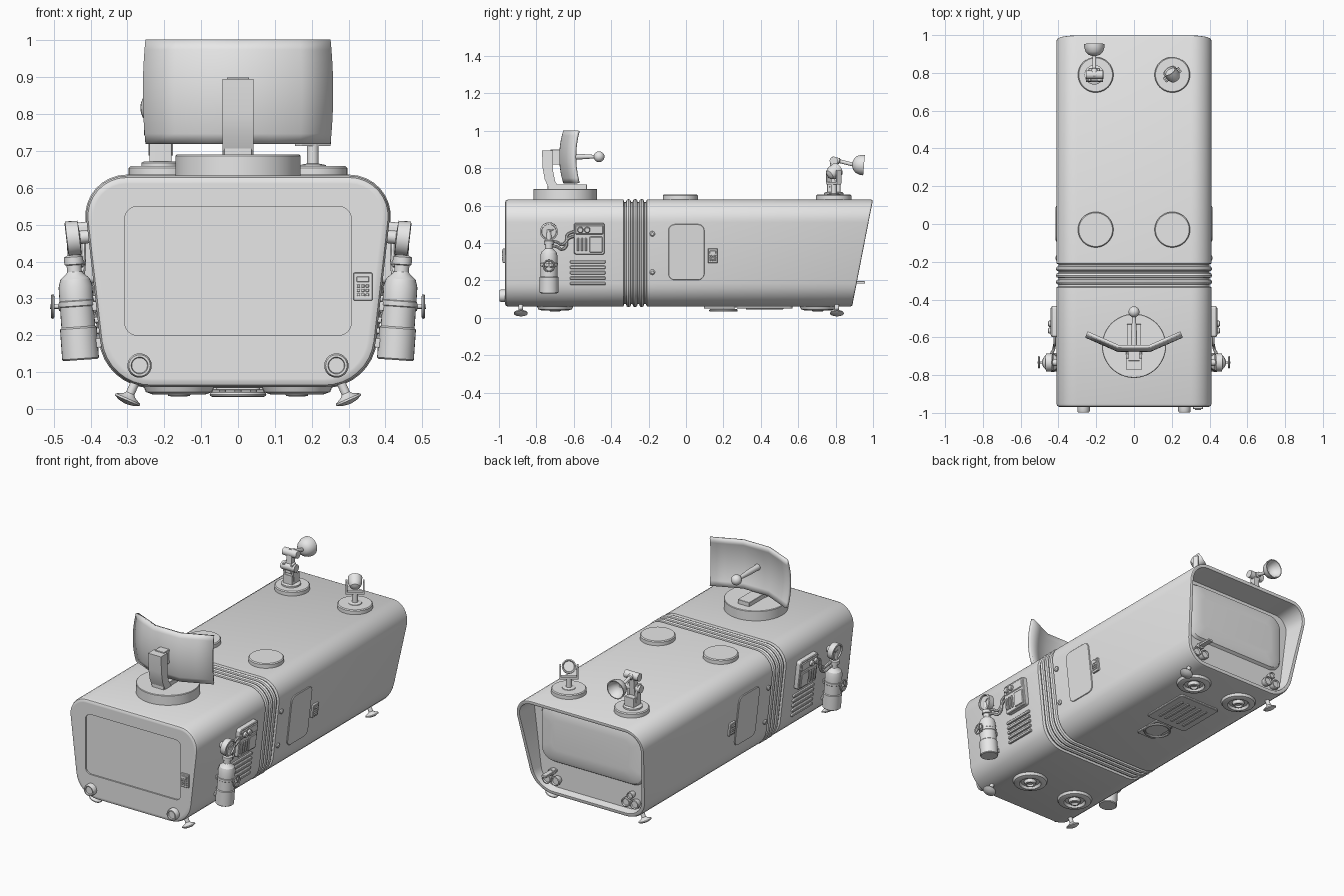
import bpy, bmesh
from math import sin, cos, tan, pi, radians
from mathutils import Vector, Matrix

if "Cube" in bpy.data.objects:
    bpy.data.objects.remove(bpy.data.objects["Cube"])

grey = bpy.data.materials.new("plain_grey")
grey.use_nodes = True
grey.diffuse_color = (0.8, 0.8, 0.8, 1)
for node in grey.node_tree.nodes:
    if node.type == 'BSDF_PRINCIPLED':
        node.inputs["Base Color"].default_value = (0.8, 0.8, 0.8, 1)


# Helpers: coordinate frames, outlines and part builders
def frame(loc, u, v):
    u, v = Vector(u).normalized(), Vector(v).normalized()
    m = Matrix((u, v, u.cross(v))).transposed().to_4x4()
    m.translation = Vector(loc)
    return m


def aim(loc, direction):
    turn = Vector(direction).to_track_quat('Z', 'Y').to_matrix().to_4x4()
    return Matrix.Translation(Vector(loc)) @ turn


def side(y, z):
    return frame((0.375 + (z - 0.2) * 0.117, y, z), (0, 1, 0), (0.117, 0, 1))


def front(x, z):
    return frame((x, -0.968, z), (1, 0, 0), (0, 0, 1))


def rear(x, z):
    return frame((x, 0.85, z), (-1, 0, 0), (0, 0, 1))


def under(x, y):
    return frame((x, y, 0.06), (1, 0, 0), (0, -1, 0))


def finish(name, me, mirror):
    me.materials.clear()
    me.materials.append(grey)
    me.shade_smooth()
    me.set_sharp_from_angle(angle=radians(32))
    ob = bpy.data.objects.new(name, me)
    bpy.context.collection.objects.link(ob)
    if mirror:
        ob.modifiers.new("mirror", 'MIRROR')
    return ob


def from_bm(name, bm, mirror=False):
    bmesh.ops.recalc_face_normals(bm, faces=bm.faces)
    me = bpy.data.meshes.new(name)
    bm.to_mesh(me)
    bm.free()
    return finish(name, me, mirror)


def loft(name, rings, m=Matrix(), mirror=False):
    bm = bmesh.new()
    loops = [[bm.verts.new(m @ Vector(p)) for p in ring] for ring in rings]
    for a, b in zip(loops, loops[1:]):
        for i in range(len(a)):
            bm.faces.new((a[i - 1], a[i], b[i], b[i - 1]))
    bm.faces.new(loops[0][::-1])
    bm.faces.new(loops[-1])
    return from_bm(name, bm, mirror)


def lathe(name, m, profile, mirror=False, seg=28):
    turn = [2 * pi * i / seg for i in range(seg)]
    return loft(name, [[(r * cos(a), r * sin(a), h) for a in turn] for r, h in profile], m, mirror)


def ball(name, loc, r, mirror=False):
    arc = [pi * (i + 0.1) / 12.2 for i in range(13)]
    return lathe(name, aim(loc, (0, 0, 1)), [(r * sin(a), -r * cos(a)) for a in arc], mirror)


def round_poly(corners, n=8):
    pts = []
    for i, (x, y, r) in enumerate(corners):
        p = Vector((x, y))
        a = (Vector(corners[i - 1][:2]) - p).normalized()
        b = (Vector(corners[(i + 1) % len(corners)][:2]) - p).normalized()
        half = a.angle(b) / 2
        c = p + (a + b).normalized() * r / sin(half)
        v0, v1 = p + a * r / tan(half) - c, p + b * r / tan(half) - c
        w = v0.angle(v1)
        pts += [c + (v0 * sin(w - w * k / n) + v1 * sin(w * k / n)) / sin(w) for k in range(n + 1)]
    return pts


def rrect(w, h, r, u=0, v=0):
    w, h = w / 2, h / 2
    return round_poly([(u + w, v + h, r), (u - w, v + h, r), (u - w, v - h, r), (u + w, v - h, r)])


def plate(name, m, w, h, r, d, u=0, v=0, mirror=False, base=-0.005):
    e = min(0.004, d / 3, r / 2)
    steps = [(0, base), (0, d - e), (e, d)]
    rings = [[(p.x, p.y, t) for p in rrect(w - 2 * i, h - 2 * i, r - i, u, v)] for i, t in steps]
    return loft(name, rings, m, mirror)


def box(name, size, m, mirror=False):
    return plate(name, m, size[0], size[1], 0.003, size[2] / 2, 0, 0, mirror, -size[2] / 2)


def tube(name, points, radius, mirror=False, closed=False):
    cu = bpy.data.curves.new(name, 'CURVE')
    cu.dimensions, cu.bevel_depth, cu.bevel_resolution = '3D', radius, 2
    cu.use_fill_caps = True
    sp = cu.splines.new('POLY' if closed else 'NURBS')
    sp.points.add(len(points) - 1)
    for q, p in zip(sp.points, points):
        q.co = (*p, 1)
    sp.use_cyclic_u, sp.use_endpoint_u, sp.order_u = closed, not closed, 3
    tmp = bpy.data.objects.new("path", cu)
    bpy.context.collection.objects.link(tmp)
    me = bpy.data.meshes.new_from_object(tmp.evaluated_get(bpy.context.evaluated_depsgraph_get()))
    bpy.data.objects.remove(tmp)
    return finish(name, me, mirror)


def circle(m, r, h=0):
    return [m @ Vector((r * cos(pi * i / 12), r * sin(pi * i / 12), h)) for i in range(24)]


def keypad(name, m, mirror=False):
    plate(name, m, 0.052, 0.076, 0.004, 0.012, mirror=mirror)
    plate(name + "_screen", m, 0.034, 0.016, 0.003, 0.016, 0, 0.02, mirror)
    for i in range(9):
        plate(name + "_key", m, 0.009, 0.008, 0.002, 0.017, (i % 3 - 1) * 0.012,
              (i // 3 - 2) * 0.012 + 0.002, mirror)


# Hull: one loft with front panel, ribbed joint, slanted rear rim and windscreen
def ring(y, d, slant=0.0):
    top, low = (0.425 - d, 0.633 - d), (0.36 - d, 0.06 + d)
    pts = round_poly([(top[0], top[1], 0.11 - d), (-top[0], top[1], 0.11 - d),
                      (-low[0], low[1], 0.14 - d), (low[0], low[1], 0.14 - d)])
    return [(p.x, y + (p.y - 0.06) * slant, p.y) for p in pts]


def pane(y, w, h, r, z):
    return [(p.x, y, p.y) for p in rrect(w, h, r, 0, z)]


hull = [pane(-0.96, 0.615, 0.35, 0.035, 0.375), pane(-0.968, 0.615, 0.35, 0.035, 0.375)]
hull += [ring(-0.968, 0.022), ring(-0.968, 0.016), ring(-0.963, 0.005), ring(-0.95, 0), ring(-0.335, 0), ring(-0.33, 0.014)]
for rib in (-0.307, -0.272, -0.237):
    hull += [ring(rib + o, d) for o, d in ((-0.014, 0.014), (-0.01, 0.002), (0, -0.003), (0.01, 0.002), (0.014, 0.014))]
hull += [ring(-0.214, 0.014), ring(-0.209, 0), ring(0.876, 0, 0.195), ring(0.886, 0.004, 0.195),
         ring(0.888, 0.009, 0.195), ring(0.886, 0.022, 0.195), ring(0.85, 0.032)]
hull += [pane(0.85, 0.67, 0.345, 0.08, 0.41), pane(0.866, 0.65, 0.325, 0.075, 0.41),
         pane(0.876, 0.60, 0.275, 0.06, 0.41), pane(0.88, 0.5, 0.18, 0.04, 0.41)]
loft("hull", hull)

# Roof discs
for y in (0.79, -0.03):
    lathe("roof_disc", aim((0.203, y, 0.62), (0, 0, 1)), [(0.094, 0), (0.094, 0.034), (0.089, 0.039)], True, 40)
lathe("antenna_base", aim((0, -0.645, 0.62), (0, 0, 1)), [(0.17, 0), (0.17, 0.067), (0.167, 0.07)], seg=48)

# Curved antenna with post, foot and feed
bm = bmesh.new()
bmesh.ops.create_grid(bm, x_segments=6, y_segments=10, size=1)
for v in bm.verts:
    x, t = v.co.x * (0.255 - 0.007 * v.co.y ** 2), v.co.y
    v.co = (x, -0.67 + max(0, abs(x) - 0.083) * 0.44 + 0.022 * t * t, 0.861 + 0.14 * t)
shell = from_bm("antenna_panel", bm).modifiers.new("thickness", 'SOLIDIFY')
shell.thickness, shell.offset = 0.016, 0
post = [(-0.77, 0.895), (-0.712, 0.895), (-0.71, 0.78), (-0.7, 0.73), (-0.67, 0.685),
        (-0.73, 0.685), (-0.755, 0.74), (-0.766, 0.8)]
loft("antenna_post", [[(x, y, z) for y, z in post] for x in (-0.042, 0.042)])
box("antenna_mount", (0.06, 0.06, 0.08), aim((0, -0.695, 0.86), (0, 0, 1)))
box("antenna_foot", (0.075, 0.21, 0.028), aim((0, -0.635, 0.7), (0, 0, 1)))
lathe("antenna_feed", aim((0, -0.67, 0.862), (0, 1, 0)), [(0.017, 0), (0.015, 0.1), (0.008, 0.2)])
ball("antenna_tip", (0, -0.465, 0.862), 0.029)

# Jointed arm with a small bowl on the rear roof
ax = -0.21
lathe("arm_base", aim((ax, 0.79, 0.65), (0, 0, 1)), [(0.052, 0), (0.052, 0.018), (0.045, 0.022)])
box("arm_block", (0.06, 0.07, 0.06), aim((ax, 0.79, 0.695), (0, 0, 1)))
for s in (-1, 1):
    box("arm_fork", (0.015, 0.035, 0.1), aim((ax + s * 0.026, 0.78, 0.74), (0, -0.15, 1)))
box("arm_upright", (0.035, 0.036, 0.12), aim((ax, 0.785, 0.79), (0, 0.1, 1)))
for y, z in ((0.775, 0.765), (0.79, 0.84)):
    lathe("arm_joint", aim((ax - 0.045, y, z), (1, 0, 0)), [(0.022, 0), (0.022, 0.09)])
lathe("bowl_rod", aim((ax, 0.78, 0.848), (0, 1, -0.25)), [(0.016, 0), (0.016, 0.04), (0.01, 0.045), (0.01, 0.13)])
lathe("bowl", aim((ax, 0.89, 0.822), (0, 1, -0.08)), [(0.012, 0), (0.03, 0.006), (0.045, 0.02), (0.054, 0.045),
      (0.055, 0.062), (0.05, 0.062), (0.04, 0.035), (0.02, 0.018), (0.002, 0.014)])

# Swivel lamp in a fork on the rear roof
lathe("lamp_post", aim((0.203, 0.79, 0.65), (0, 0, 1)), [(0.04, 0), (0.035, 0.012), (0.016, 0.016), (0.016, 0.075)])
turned = Matrix.Translation((0.203, 0.79, 0.72)) @ Matrix.Rotation(radians(35), 4, 'Z')
box("lamp_fork_bar", (0.1, 0.03, 0.014), turned)
for s in (-1, 1):
    box("lamp_fork_arm", (0.01, 0.03, 0.07), turned @ Matrix.Translation((s * 0.046, 0, 0.034)))
tilt = turned @ Matrix.Translation((0, 0, 0.06)) @ Matrix.Rotation(radians(-60), 4, 'X')
lathe("lamp", tilt, [(0.01, -0.04), (0.026, -0.032), (0.037, -0.01), (0.038, 0.03), (0.032, 0.03), (0.028, 0.022)])

# Gas bottle with bands, valve wheel and wall bracket
lathe("gas_bottle", aim((0.427, -0.733, 0.133), (0.07, 0, 1)),
      [(0.046, 0), (0.05, 0.004), (0.05, 0.086), (0.046, 0.09), (0.046, 0.145), (0.048, 0.147), (0.048, 0.16),
       (0.046, 0.162), (0.046, 0.2), (0.04, 0.22), (0.024, 0.234), (0.02, 0.24), (0.02, 0.258), (0.026, 0.26),
       (0.026, 0.28), (0.016, 0.285), (0.014, 0.34)], True)
for z in (0.18, 0.28):
    box("bottle_bracket", (0.04, 0.025, 0.08), side(-0.733, z), True)
lathe("valve_stem", aim((0.47, -0.733, 0.278), (1, 0, 0)), [(0.012, 0), (0.012, 0.015), (0.006, 0.017), (0.006, 0.04)], True)
wheel = aim((0.503, -0.733, 0.278), (1, 0, 0))
tube("valve_wheel", circle(wheel, 0.029), 0.0045, True, True)
for k in range(3):
    box("wheel_spoke", (0.029, 0.006, 0.005), wheel @ Matrix.Rotation(k * 2 * pi / 3 + pi / 2, 4, 'Z')
        @ Matrix.Translation((0.0145, 0, 0)), True)

# Pressure gauge and hoses
dial = side(-0.733, 0.468)
lathe("gauge", dial, [(0.018, -0.01), (0.018, 0.022), (0.046, 0.024), (0.048, 0.058), (0.04, 0.06), (0.038, 0.053)], True)
box("gauge_needle", (0.04, 0.005, 0.006), dial @ Matrix.Translation((0.01, 0.004, 0.055)) @ Matrix.Rotation(0.5, 4, 'Z'), True)
for d in (0, 0.025):
    tube("hose", [(0.44, -0.73, 0.385 + d), (0.44, -0.69, 0.385 + d), (0.425, -0.665, 0.36 + d),
                  (0.42, -0.635, 0.385 + d), (0.42, -0.64, 0.43 + d), (0.42, -0.58, 0.44 + d)], 0.008, True)

# Control box with knobs, louvres and cover
control = side(-0.517, 0.425)
plate("control_box", control, 0.165, 0.168, 0.014, 0.028, mirror=True)
plate("control_cover", control, 0.07, 0.085, 0.006, 0.034, 0.036, -0.03, True)
plate("control_header", control, 0.15, 0.05, 0.008, 0.032, 0, 0.05, True)
for i in range(2):
    lathe("knob", control @ Matrix.Translation((-0.048 + i * 0.037, 0.05, 0.025)),
          [(0.016, 0), (0.016, 0.018), (0.012, 0.022)], True)
for i in range(3):
    plate("control_louvre", control, 0.011, 0.07, 0.004, 0.036, -0.06 + i * 0.021, -0.03, True)

# Side vents, door, keypad and rivets
for i in range(5):
    plate("vent_slat", side(-0.525, 0.3 - i * 0.029), 0.19, 0.016, 0.006, 0.012, mirror=True)
plate("door", side(0.002, 0.352), 0.192, 0.3, 0.035, 0.006, mirror=True)
keypad("door_keypad", side(0.143, 0.333), True)
for z in (0.245, 0.45):
    lathe("rivet", side(-0.18, z), [(0.014, -0.005), (0.014, 0.006), (0.008, 0.011)], True)

# Front keypad and lamps
keypad("front_keypad", front(0.339, 0.332))
lathe("front_lamp", front(0.267, 0.118), [(0.033, -0.005), (0.033, 0.022), (0.029, 0.03), (0.023, 0.03), (0.021, 0.022)], True)

# Rear lamp clusters and tow bar
for u, v, r in ((-0.028, 0, 0.027), (0.028, 0, 0.027), (0, 0.045, 0.02)):
    lathe("rear_lamp", rear(0.255, 0.14) @ Matrix.Translation((u, v, 0)),
          [(r * 0.7, -0.005), (r, 0.02), (r, 0.034), (r * 0.8, 0.036), (r * 0.7, 0.028)], True)
box("tow_bar", (0.03, 0.11, 0.012), aim((0.25, 0.902, 0.19), (0, 0, 1)))

# Feet, thrusters and belly hatch
for y in (-0.883, 0.807):
    lathe("foot", aim((0.28, y, 0.07), (0.4, 0, -0.9)), [(0.012, -0.03), (0.012, 0.03), (0.017, 0.036),
          (0.036, 0.046), (0.037, 0.051), (0.022, 0.058), (0.004, 0.061)], True)
for y in (-0.7, 0.705):
    lathe("thruster", under(0.16, y), [(0.098, -0.005), (0.09, 0.014), (0.07, 0.021), (0.06, 0.02), (0.052, 0.006),
          (0.034, 0.006), (0.03, 0.024), (0.02, 0.026), (0.016, 0.015)], True)
hatch = under(0, 0.42)
plate("belly_hatch", hatch, 0.27, 0.3, 0.02, 0.01)
for i in range(5):
    plate("hatch_slat", hatch, 0.018, 0.2, 0.006, 0.016, (i - 2) * 0.042)
plate("belly_plate", under(0, 0.18), 0.12, 0.17, 0.015, 0.01)
tube("belly_ring", circle(under(0, 0.2), 0.07, 0.02), 0.007, closed=True)
